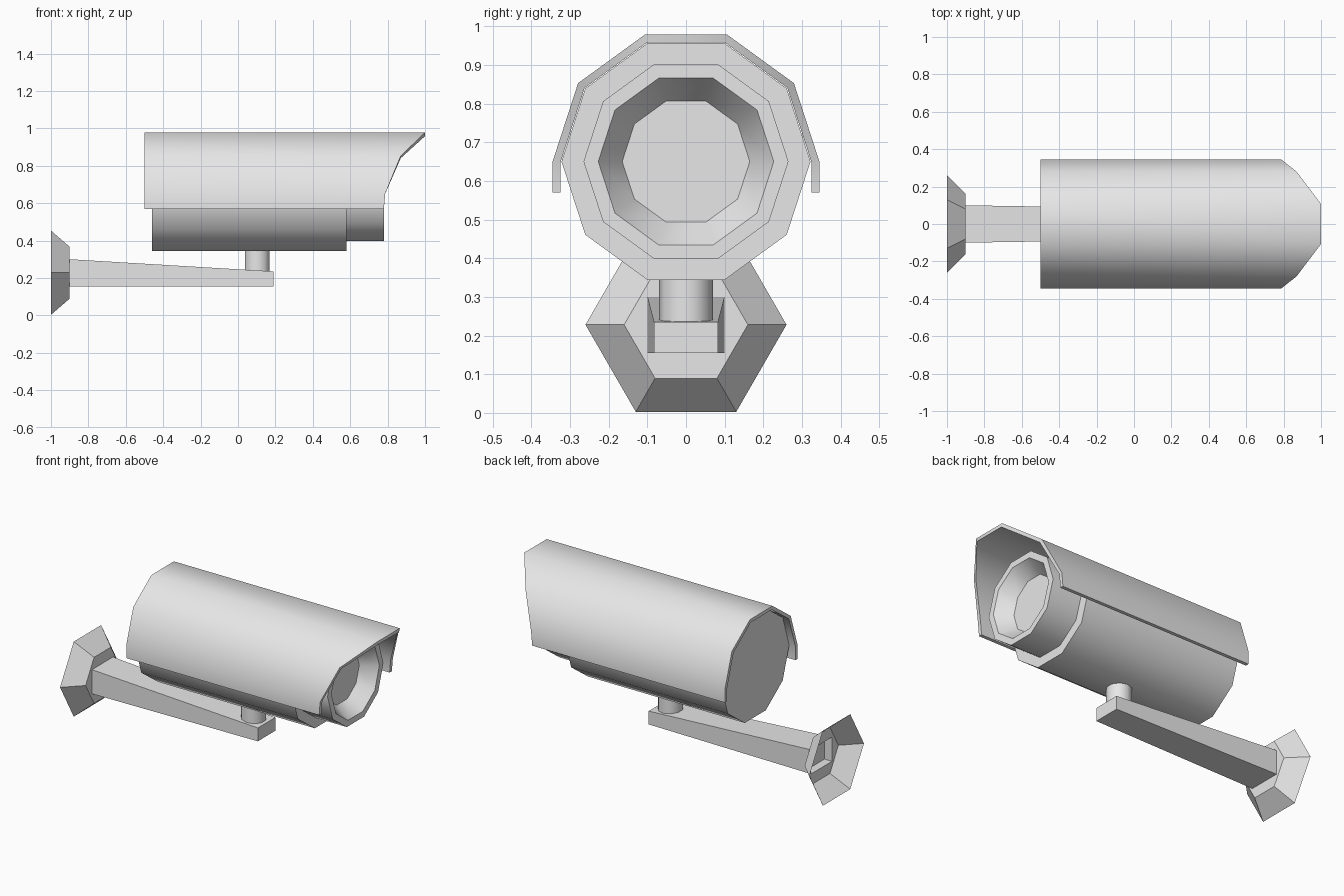
import bpy
from math import cos, sin, radians

cube = bpy.data.objects.get("Cube")
if cube:
    bpy.data.objects.remove(cube, do_unlink=True)

GREY = (0.8, 0.8, 0.8, 1)
grey = bpy.data.materials.new("light grey")
grey.use_nodes = True
grey.diffuse_color = GREY
grey.node_tree.nodes["Principled BSDF"].inputs["Base Color"].default_value = GREY


def ring(x, r, z, sides):
    """Regular polygon facing +x, with a corner on the y axis."""
    step = radians(360 / sides)
    return [(x, r * cos(i * step), z + r * sin(i * step)) for i in range(sides)]


def box_section(x, half, bottom, top):
    return [(x, half, bottom), (x, half, top), (x, -half, top), (x, -half, bottom)]


def skin(sections):
    """Join successive cross-sections with quads."""
    n = len(sections[0])
    verts = [p for s in sections for p in s]
    faces = []
    for k in range(len(sections) - 1):
        a, b = k * n, k * n + n
        for i in range(n):
            j = (i + 1) % n
            faces.append((a + i, a + j, b + j, b + i))
    return verts, faces


def start_cap(n, first=0):
    return tuple(reversed(range(first, first + n)))


def end_cap(verts, n):
    return tuple(range(len(verts) - n, len(verts)))


def make(name, verts, faces):
    mesh = bpy.data.meshes.new(name)
    mesh.from_pydata(verts, [], faces)
    mesh.materials.append(grey)
    obj = bpy.data.objects.new(name, mesh)
    bpy.context.collection.objects.link(obj)
    bpy.ops.object.select_all(action='DESELECT')
    obj.select_set(True)
    bpy.context.view_layer.objects.active = obj
    bpy.ops.object.shade_smooth_by_angle(angle=radians(44))
    return obj


# Camera body: stepped ten-sided barrel with a conical lens recess
AXIS = 0.65
profile = [(-0.46, 0.322), (0.58, 0.322), (0.58, 0.265),
           (0.78, 0.265), (0.78, 0.227), (0.69, 0.165)]
verts, faces = skin([ring(x, r, AXIS, 10) for x, r in profile])
faces += [start_cap(10), end_cap(verts, 10)]
make("camera_body", verts, faces)

# Sun hood: half shell with straight skirts and a swept front edge
SKIRT = 0.57
front_x = [0.78, 0.787, 0.87, 1.0, 1.0, 0.87, 0.787, 0.78]


def arch(r):
    upper = [(y, z) for _, y, z in ring(0, r, AXIS, 10)[:6]]
    return [(r, SKIRT)] + upper + [(-r, SKIRT)]


outline = arch(0.345) + arch(0.324)[::-1]
reach = front_x + front_x[::-1]
back = [(-0.5, y, z) for y, z in outline]
front = [(x, y, z) for x, (y, z) in zip(reach, outline)]
verts, faces = skin([back, front])
n = len(outline)
for i in range(n // 2 - 1):
    strip = (i, i + 1, n - 2 - i, n - 1 - i)
    faces.append(tuple(reversed(strip)))
    faces.append(tuple(n + v for v in strip))
make("sun_hood", verts, faces)

# Wall mount: open-backed six-sided flare, its front pierced by the arm
root = box_section(-0.9, 0.1, 0.155, 0.30)
verts, faces = skin([ring(-1, 0.26, 0.228, 6), ring(-0.9, 0.16, 0.228, 6)])
h, r = 6, 12
verts += root
faces += [(h + 1, h + 2, r + 2, r + 1),
          (h + 4, h + 5, r, r + 3),
          (h + 5, h, h + 1, r + 1, r),
          (h + 2, h + 3, h + 4, r + 3, r + 2)]
make("wall_mount", verts, faces)

# Support arm: tapered beam with its rear end set in slightly
verts, faces = skin([root, box_section(-0.85, 0.099, 0.155, 0.297),
                     box_section(0.19, 0.083, 0.155, 0.235)])
faces += [start_cap(4, 4), end_cap(verts, 4)]
make("support_arm", verts, faces)

# Post between arm and body
post_ring = [(0.103 - z, y, 0) for _, y, z in ring(0, 0.07, 0, 10)]
verts, faces = skin([[(x, y, z) for x, y, _ in post_ring] for z in (0.235, 0.35)])
faces += [start_cap(10), end_cap(verts, 10)]
make("post", verts, faces)
